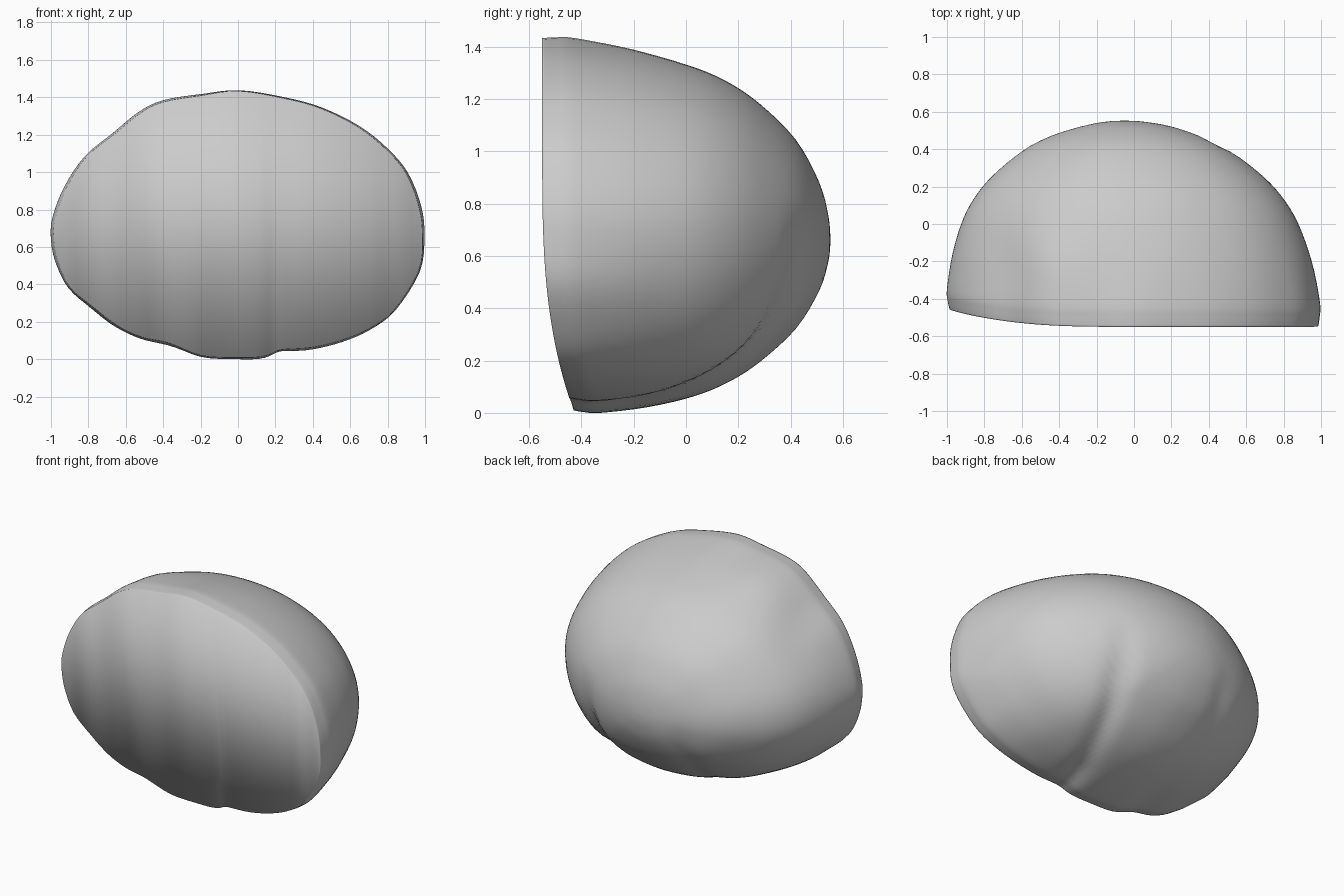
import bpy
import bmesh
import math
from mathutils import Vector

cube = bpy.data.objects.get("Cube")
if cube:
    bpy.data.objects.remove(cube, do_unlink=True)

# Widest outline in x and z, counter-clockwise from the left side
OUTLINE = [(1, .66), (.98, .82), (.91, 1), (.8, 1.13), (.65, 1.25), (.45, 1.35),
           (.25, 1.405), (0, 1.445), (-.2, 1.42), (-.4, 1.385), (-.52, 1.33),
           (-.66, 1.22), (-.82, 1.09), (-.93, .92), (-.99, .76), (-1, .66),
           (-.98, .53), (-.91, .38), (-.78, .27), (-.65, .17), (-.52, .11),
           (-.38, .08), (-.2, .01), (0, 0), (.15, .005), (.24, .04), (.4, .055),
           (.55, .09), (.7, .15), (.84, .25), (.98, .47)]
# Depth and scale of the dome from the rim to the back
PROFILE = [(-.55, .985), (-.5, .995), (-.42, 1), (-.2, .967), (0, .905), (.15, .82),
           (.28, .7), (.42, .51), (.51, .29), (.545, .12), (.553, 0)]
CENTRE = Vector((0, .66))
CORE = Vector((0, -.4, .66))


def spline(points, steps, closed):
    """Sample a smooth curve through the points."""
    pts = [Vector(p) for p in points]
    count = len(pts)
    pick = (lambda i: pts[i % count]) if closed else (lambda i: pts[max(0, min(count - 1, i))])
    result = []
    for i in range(count if closed else count - 1):
        a, b, c, d = (pick(i + k) for k in (-1, 0, 1, 2))
        for j in range(steps):
            t = j / steps
            result.append(b + (c - a) * t / 2 + (a * 2 - b * 5 + c * 4 - d) * t ** 2 / 2
                          + (b * 3 - a - c * 3 + d) * t ** 3 / 2)
    return result if closed else result + [pts[-1]]


def soften(points, reach):
    """Average each point with its neighbours, keeping the overall size."""
    window = range(-reach, reach + 1)
    count = len(points)
    return [CENTRE + sum((points[(i + k) % count] - CENTRE for k in window), Vector((0, 0)))
            * 1.025 / len(window) for i in range(count)]


def bell(value, centre, width):
    return math.exp(-((value - centre) / width) ** 2)


def rim_shift(x, z):
    """The rim sweeps back at the bottom and on the right."""
    return .12 * max(0, 1 - z) ** 3 + .09 * max(0, -x) ** 3


def dent(p):
    """Furrows underneath, and a hollow beside a swelling high on the right."""
    low = max(0, min(1, (.8 - p.z) / .4)) * max(0, min(1, (p.y + .5) / .3))
    furrows = .04 * bell(p.x, .32 + .28 * p.y, .07) + .012 * bell(p.x, -.3, .08)
    high = bell(p.y, -.22, .2) * max(0, min(1, (p.z - .8) / .3))
    return low * furrows + high * (.015 * bell(p.x, -.68, .12) - .02 * bell(p.x, -.42, .15))


outline = spline(OUTLINE, 4, True)
softened = soften(outline, 8)
profile = spline(PROFILE, 4, False)
count = len(outline)
bm = bmesh.new()


def dome_point(i, depth, scale):
    t = (depth - PROFILE[0][0]) / 1.1
    p = outline[i].lerp(softened[i], min(1, t * 2.5))
    d = (p - CENTRE) * scale
    if d.y > 0:
        d.y *= 1 - .05 * min(1, t * 2) * d.y
    shift = rim_shift(*p) * (1 - t) ** 2
    point = Vector((d.x - .05 * t * t, depth + shift, CENTRE.y + d.y))
    return point.lerp(CORE, dent(point))


# Dome
rings = [[bm.verts.new(dome_point(i, *station)) for i in range(count)]
         for station in profile[:-1]]
tip = bm.verts.new((-.05, PROFILE[-1][0], CENTRE.y))
for first, second in zip(rings, rings[1:]):
    for i in range(count):
        j = (i + 1) % count
        bm.faces.new((first[j], first[i], second[i], second[j]))
for i in range(count):
    bm.faces.new((rings[-1][(i + 1) % count], rings[-1][i], tip))

# Front sheet stretched straight across the rim
front = bm.faces.new(rings[0])
bmesh.ops.triangulate(bm, faces=[front], ngon_method='BEAUTY')

mesh = bpy.data.meshes.new("half_dome")
bm.to_mesh(mesh)
bm.free()
body = bpy.data.objects.new("half_dome", mesh)
bpy.context.collection.objects.link(body)

# Single grey colour
grey = bpy.data.materials.new("light grey")
grey.use_nodes = True
colour = (.6, .6, .6, 1)
grey.diffuse_color = colour
grey.node_tree.nodes["Principled BSDF"].inputs["Base Color"].default_value = colour
mesh.materials.append(grey)

# Smooth everywhere, so the shading rolls softly over the rim
bpy.context.view_layer.objects.active = body
body.select_set(True)
bpy.ops.object.shade_smooth()
